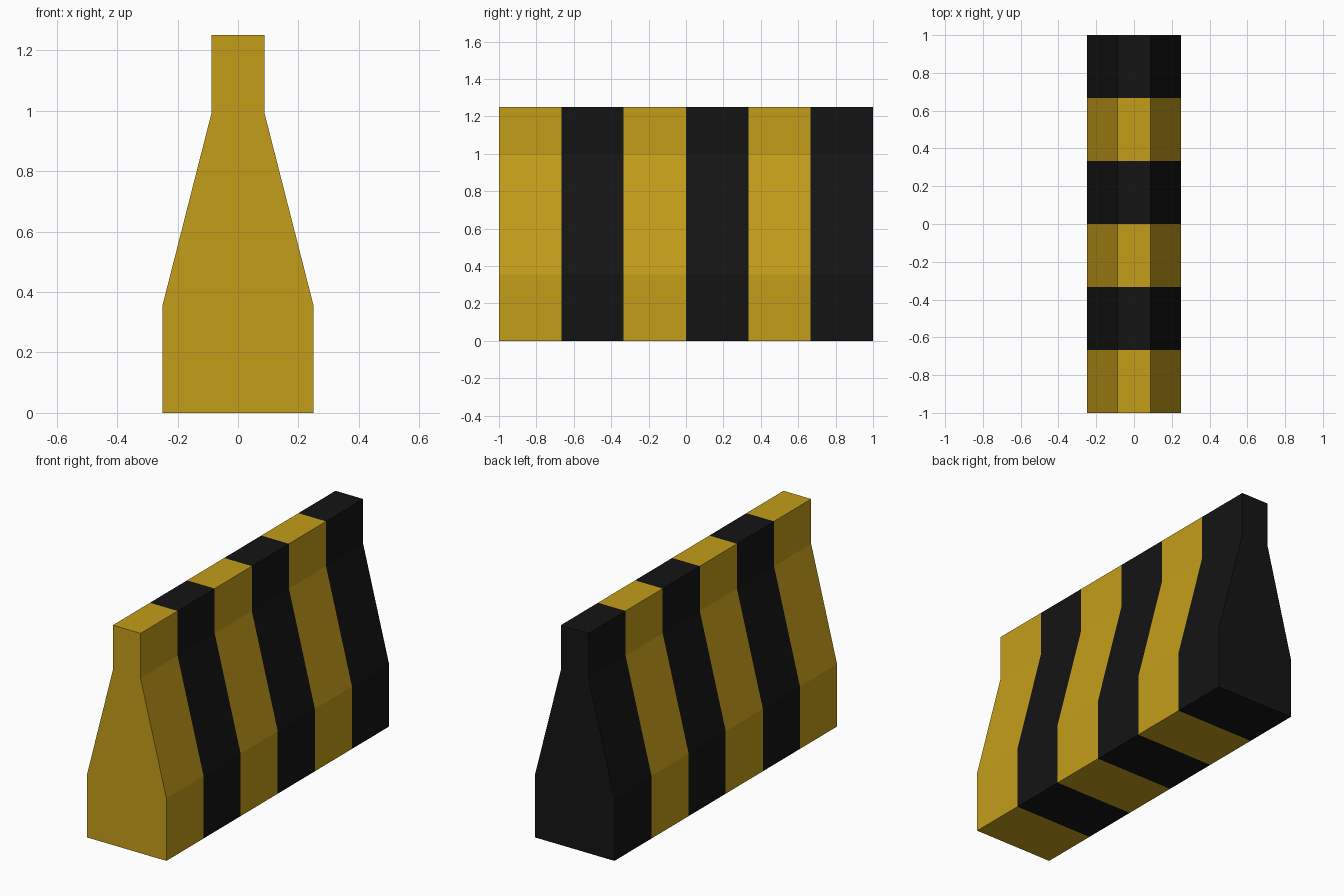
import bpy, bmesh

if "Cube" in bpy.data.objects:
    bpy.data.objects.remove(bpy.data.objects["Cube"])


def material(name, color):
    mat = bpy.data.materials.new(name)
    mat.diffuse_color = (*color, 1)
    mat.use_nodes = True
    mat.node_tree.nodes["Principled BSDF"].inputs["Base Color"].default_value = mat.diffuse_color
    return mat


# Barrier cross-section: wide foot, sloped flank, narrow top wall
half = [(0.25, 0.0), (0.25, 0.355), (0.087, 0.995), (0.087, 1.25)]
profile = half + [(-x, z) for x, z in reversed(half)]

STRIPES = 6
LENGTH = 2.0

# Loft the section along y, one band of faces per stripe
bm = bmesh.new()
rings = []
for i in range(STRIPES + 1):
    y = -LENGTH / 2 + LENGTH * i / STRIPES
    rings.append([bm.verts.new((x, y, z)) for x, z in profile])

n = len(profile)
for i, (a, b) in enumerate(zip(rings, rings[1:])):
    for j in range(n):
        k = (j + 1) % n
        bm.faces.new((a[j], a[k], b[k], b[j])).material_index = i % 2

# End caps: yellow at the front, black at the back
bm.faces.new(rings[0]).material_index = 0
bm.faces.new(rings[-1]).material_index = (STRIPES - 1) % 2
bmesh.ops.recalc_face_normals(bm, faces=bm.faces)

mesh = bpy.data.meshes.new("striped_barrier")
bm.to_mesh(mesh)
bm.free()

# Alternating warning colours
mesh.materials.append(material("yellow_paint", (0.55, 0.34, 0.01)))
mesh.materials.append(material("black_paint", (0.007, 0.007, 0.007)))

barrier = bpy.data.objects.new("striped_barrier", mesh)
bpy.context.collection.objects.link(barrier)
